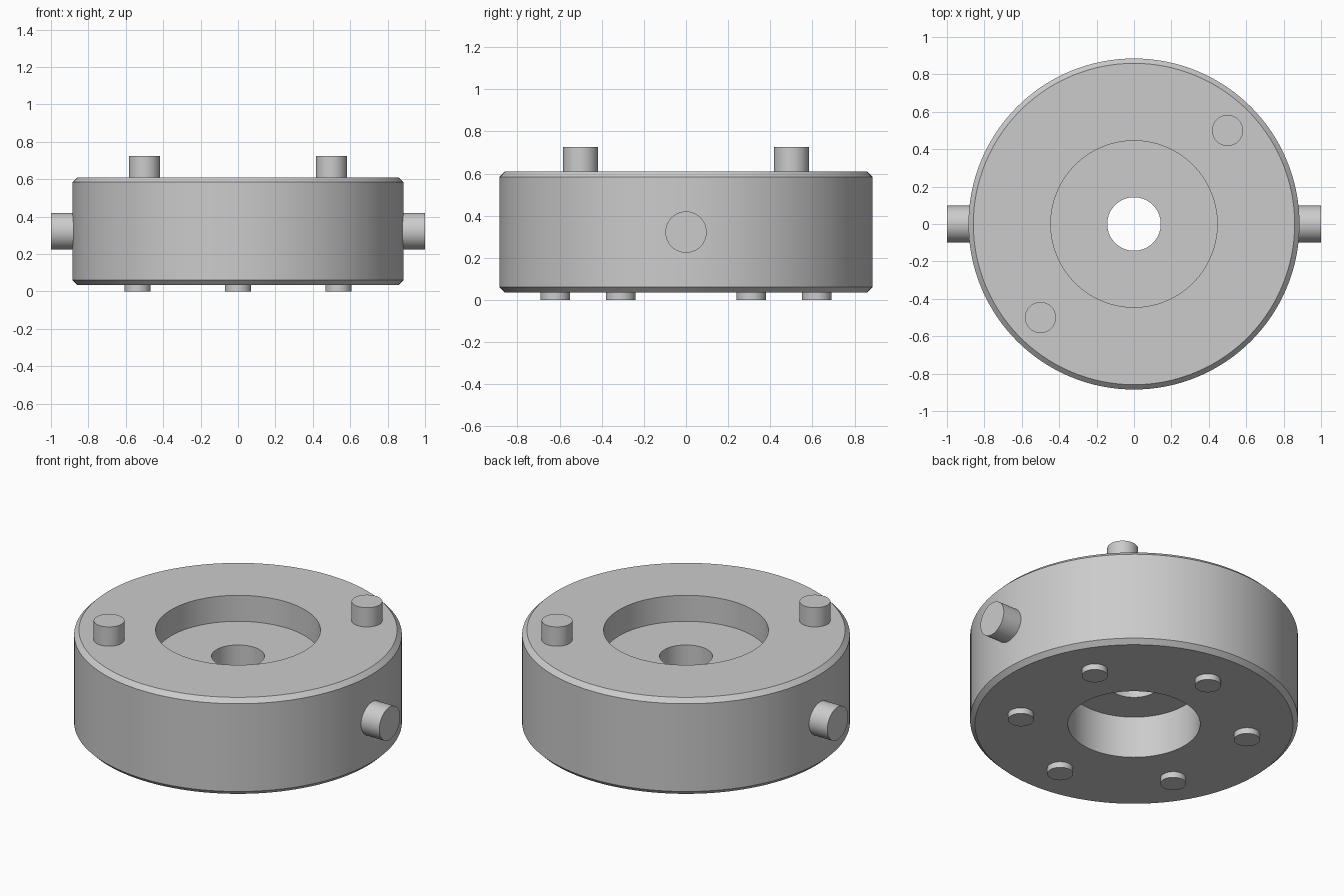
import bpy
import bmesh
from math import cos, sin, pi, radians
from mathutils import Matrix, Vector

cube = bpy.data.objects.get("Cube")
if cube:
    bpy.data.objects.remove(cube, do_unlink=True)

grey = bpy.data.materials.new("machined_grey")
grey.use_nodes = True
colour = (0.6, 0.6, 0.6, 1)
grey.diffuse_color = colour
grey.node_tree.nodes["Principled BSDF"].inputs["Base Color"].default_value = colour


def finish(name, bm):
    """Turn a bmesh into a smooth, sharp-edged grey object."""
    bmesh.ops.recalc_face_normals(bm, faces=bm.faces)
    mesh = bpy.data.meshes.new(name)
    bm.to_mesh(mesh)
    bm.free()
    mesh.materials.append(grey)
    obj = bpy.data.objects.new(name, mesh)
    bpy.context.collection.objects.link(obj)
    bpy.ops.object.select_all(action='DESELECT')
    obj.select_set(True)
    bpy.context.view_layer.objects.active = obj
    bpy.ops.object.shade_smooth_by_angle(angle=radians(30))
    return obj


def lathe(name, profile, steps=128):
    """Revolve a closed (radius, z) outline around the z axis."""
    bm = bmesh.new()
    verts = [bm.verts.new((r, 0, z)) for r, z in profile]
    edges = [bm.edges.new((a, b)) for a, b in zip(verts, verts[1:] + verts[:1])]
    bmesh.ops.spin(bm, geom=verts + edges, cent=(0, 0, 0), axis=(0, 0, 1),
                   angle=2 * pi, steps=steps, use_merge=True)
    bmesh.ops.remove_doubles(bm, verts=bm.verts, dist=0.0001)
    return finish(name, bm)


def pin(name, start, end, radius):
    """Solid round pin between two points."""
    start, end = Vector(start), Vector(end)
    axis = end - start
    turn = axis.to_track_quat('Z', 'Y').to_matrix().to_4x4()
    bm = bmesh.new()
    bmesh.ops.create_cone(bm, cap_ends=True, segments=48, radius1=radius,
                          radius2=radius, depth=axis.length,
                          matrix=Matrix.Translation((start + end) / 2) @ turn)
    return finish(name, bm)


# Chamfered ring body with a top counterbore, through hole and bottom counterbore
BOTTOM, TOP, OUTER, CHAMFER = 0.035, 0.61, 0.885, 0.026
TOP_BORE, FLOOR = 0.445, 0.455
HOLE = 0.143
BOTTOM_BORE, CEILING = 0.357, 0.285
lathe("ring_body", [
    (BOTTOM_BORE, BOTTOM), (OUTER - CHAMFER, BOTTOM), (OUTER, BOTTOM + CHAMFER),
    (OUTER, TOP - CHAMFER), (OUTER - CHAMFER, TOP), (TOP_BORE, TOP),
    (TOP_BORE, FLOOR), (HOLE, FLOOR), (HOLE, CEILING), (BOTTOM_BORE, CEILING)])

# Mirrored pairs: side trunnions and diagonal top dowels
for side, s in (("left", 1), ("right", -1)):
    pin(side + "_trunnion", (s * 0.87, 0, 0.322), (s, 0, 0.322), 0.098)
    pin(side + "_top_dowel", (s * 0.5, s * 0.5, TOP - 0.01),
        (s * 0.5, s * 0.5, 0.725), 0.083)

# Six short feet on a bolt circle
for i in range(6):
    a = radians(30 + 60 * i)
    x, y = 0.62 * cos(a), 0.62 * sin(a)
    pin(f"foot_{i + 1}", (x, y, 0), (x, y, BOTTOM + 0.01), 0.07)
